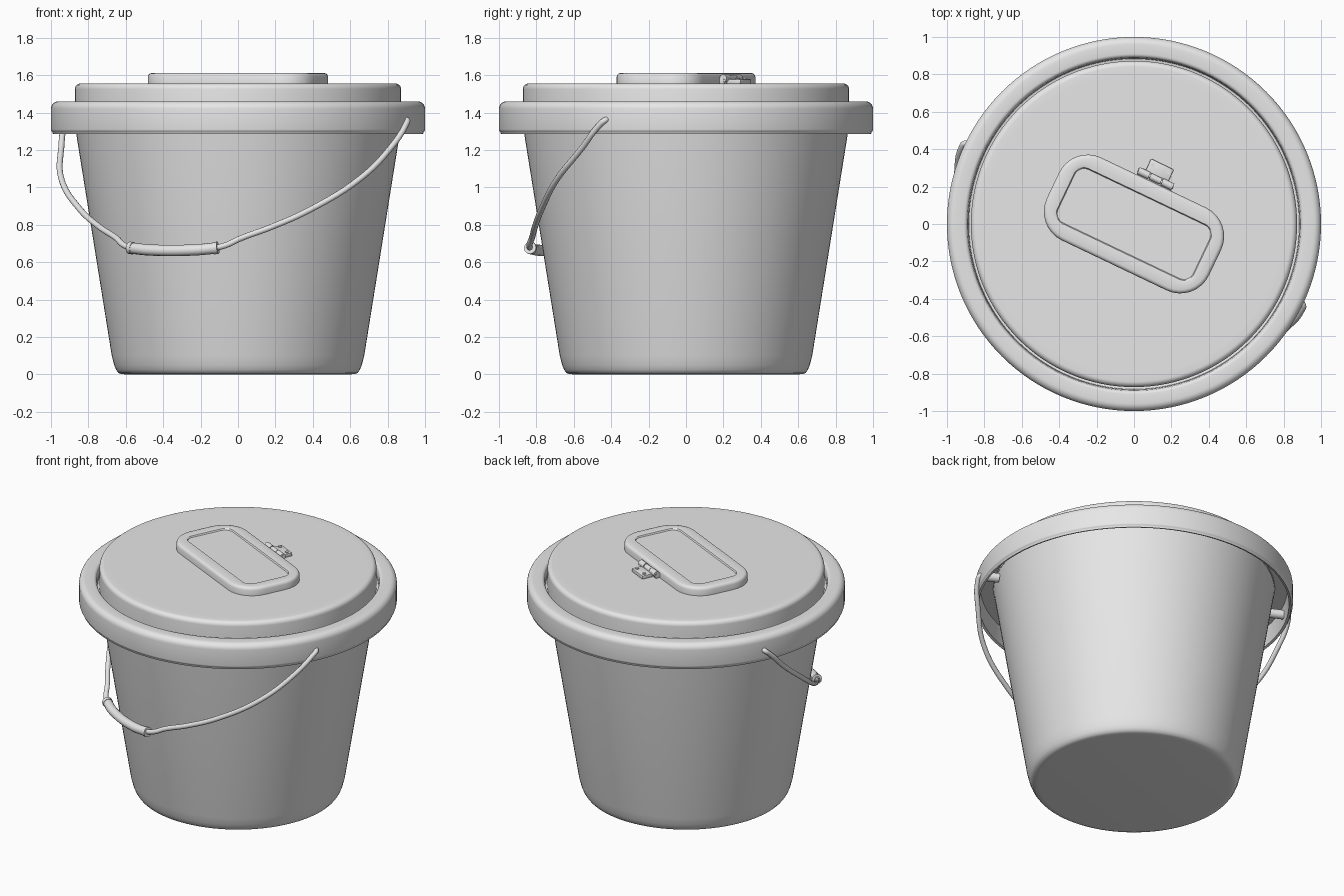
import bpy, bmesh, math
from mathutils import Matrix, Vector

cube = bpy.data.objects.get("Cube")
if cube:
    bpy.data.objects.remove(cube, do_unlink=True)

grey = bpy.data.materials.new("plain_grey")
grey.use_nodes = True
grey.diffuse_color = (0.8, 0.8, 0.8, 1)
grey.node_tree.nodes["Principled BSDF"].inputs["Base Color"].default_value = (0.8, 0.8, 0.8, 1)

# Handle axis and lid details share one turned frame
TURN = Matrix.Rotation(math.radians(-25.5), 4, 'Z')


def finish(ob, angle=40):
    ob.data.materials.clear()
    ob.data.materials.append(grey)
    bpy.ops.object.select_all(action='DESELECT')
    ob.select_set(True)
    bpy.context.view_layer.objects.active = ob
    bpy.ops.object.shade_smooth_by_angle(angle=math.radians(angle))
    return ob


def from_bmesh(name, bm, angle=40):
    bmesh.ops.recalc_face_normals(bm, faces=bm.faces)
    me = bpy.data.meshes.new(name)
    bm.to_mesh(me)
    bm.free()
    ob = bpy.data.objects.new(name, me)
    bpy.context.collection.objects.link(ob)
    return finish(ob, angle)


def bridge(bm, rings):
    n = len(rings[0])
    for a, b in zip(rings, rings[1:]):
        for i in range(n):
            j = (i + 1) % n
            bm.faces.new((a[i], a[j], b[j], b[i]))


def lathe(name, profile, n=128):
    bm = bmesh.new()
    rings = [[bm.verts.new((r * math.cos(k * math.tau / n), r * math.sin(k * math.tau / n), z))
              for k in range(n)] for r, z in profile]
    bridge(bm, rings)
    bm.faces.new(rings[0])
    bm.faces.new(rings[-1])
    return from_bmesh(name, bm)


def arc(r, z, rad, start, end, steps=6):
    """Rounded profile corner, angles in degrees."""
    return [(r + rad * math.cos(math.radians(start + (end - start) * i / steps)),
             z + rad * math.sin(math.radians(start + (end - start) * i / steps)))
            for i in range(steps + 1)]


def rounded_loop(bm, hx, hy, rad, z, steps=8):
    pts = []
    for q, (sx, sy) in enumerate(((1, 1), (-1, 1), (-1, -1), (1, -1))):
        for i in range(steps + 1):
            a = math.pi / 2 * (q + i / steps)
            p = Vector((sx * (hx - rad) + rad * math.cos(a), sy * (hy - rad) + rad * math.sin(a), z))
            pts.append(bm.verts.new(TURN @ p))
    return pts


def tube(name, points, radius, resolution=6):
    cu = bpy.data.curves.new(name, 'CURVE')
    cu.dimensions = '3D'
    cu.bevel_depth = radius
    cu.bevel_resolution = 4
    cu.resolution_u = resolution
    cu.use_fill_caps = True
    sp = cu.splines.new('BEZIER')
    sp.bezier_points.add(len(points) - 1)
    for bp, p in zip(sp.bezier_points, points):
        bp.co = TURN @ Vector(p)
        bp.handle_left_type = bp.handle_right_type = 'AUTO'
    ob = bpy.data.objects.new(name, cu)
    bpy.context.collection.objects.link(ob)
    bpy.ops.object.select_all(action='DESELECT')
    ob.select_set(True)
    bpy.context.view_layer.objects.active = ob
    bpy.ops.object.convert(target='MESH')
    return finish(bpy.context.view_layer.objects.active)


def box(name, centre, size, bevel=0.004):
    bm = bmesh.new()
    bmesh.ops.create_cube(bm, size=1)
    bmesh.ops.scale(bm, vec=size, verts=bm.verts)
    bmesh.ops.bevel(bm, geom=bm.edges[:], offset=bevel, segments=2, affect='EDGES', profile=0.5)
    bmesh.ops.translate(bm, vec=centre, verts=bm.verts)
    bm.transform(TURN)
    return from_bmesh(name, bm)


def cylinder(name, centre, radius, depth, along_x=False):
    bm = bmesh.new()
    bmesh.ops.create_cone(bm, cap_ends=True, segments=20, radius1=radius, radius2=radius, depth=depth)
    if along_x:
        bm.transform(Matrix.Rotation(math.pi / 2, 4, 'Y'))
    bm.transform(TURN @ Matrix.Translation(centre))
    return from_bmesh(name, bm)


# Bucket: tapered wall, hollow down-turned rim, seat for the lid
lathe("bucket",
      [(0.60, 0.0)] + [(0.625, 0.002), (0.64, 0.008), (0.652, 0.025), (0.662, 0.05), (0.675, 0.1),
                       (0.864, 1.28), (0.885, 1.41), (0.965, 1.41), (0.975, 1.29), (0.99, 1.285)]
      + arc(0.985, 1.31, 0.015, -60, 0, 3) + arc(0.96, 1.42, 0.04, 0, 90)
      + arc(0.91, 1.44, 0.02, 90, 180, 4) + [(0.885, 1.40), (0.84, 1.39)])

# Lid with softened top edge
lathe("lid", [(0.86, 1.395), (0.872, 1.40)] + arc(0.842, 1.525, 0.03, 0, 90) + [(0.80, 1.555)])

# Lid hatch: rounded frame with a shallow recessed panel
bm = bmesh.new()
loops = [(0, 1.55), (0, 1.592), (0.004, 1.602), (0.010, 1.608), (0.02, 1.611), (0.06, 1.611)]
rings = [rounded_loop(bm, 0.48 - d, 0.245 - d, 0.17 - d, z) for d, z in loops]
rings += [rounded_loop(bm, 0.405, 0.163, 0.06, 1.609), rounded_loop(bm, 0.40, 0.158, 0.055, 1.600)]
bridge(bm, rings)
bm.faces.new(rings[0])
bm.faces.new(rings[-1])
from_bmesh("lid_hatch", bm)

# Hatch hinge: leaf, barrel with three knuckles, two screws
box("hinge_leaf", (0, 0.312, 1.567), (0.135, 0.085, 0.024))
box("hinge_base", (0, 0.255, 1.57), (0.20, 0.04, 0.03))
for i, x in enumerate((-0.07, 0, 0.07)):
    cylinder(f"hinge_knuckle_{i + 1}", (x, 0.268, 1.584), 0.02 if x else 0.018, 0.064, True)
cylinder("hinge_pin", (0, 0.268, 1.584), 0.010, 0.21, True)
for i, x in enumerate((-0.045, 0.045)):
    cylinder(f"hinge_screw_{i + 1}", (x, 0.328, 1.58), 0.011, 0.010)

# Carrying wire: half path mirrored across the grip
half = [(0.93, 0.0, 1.36), (1.0, 0.0, 1.36), (1.008, -0.03, 1.335), (0.975, -0.151, 1.21),
        (0.886, -0.338, 1.048), (0.683, -0.53, 0.882), (0.505, -0.655, 0.786),
        (0.367, -0.738, 0.727), (0.30, -0.785, 0.69), (0.22, -0.81, 0.673)]
path = half + [(-x, y, z) for x, y, z in reversed(half)]
tube("handle_wire", path, 0.016)

# Grip sleeve with end collars
grip = [(0.26, -0.80, 0.676), (0.13, -0.825, 0.665), (-0.13, -0.825, 0.665), (-0.26, -0.80, 0.676)]
tube("handle_grip", grip, 0.03)
for side, name in ((1, "left"), (-1, "right")):
    tube(f"grip_collar_{name}", [(side * 0.262, -0.799, 0.677), (side * 0.238, -0.804, 0.674)], 0.033)
    cylinder(f"pivot_boss_{name}", (side * 0.925, 0, 1.36), 0.03, 0.09, True)
